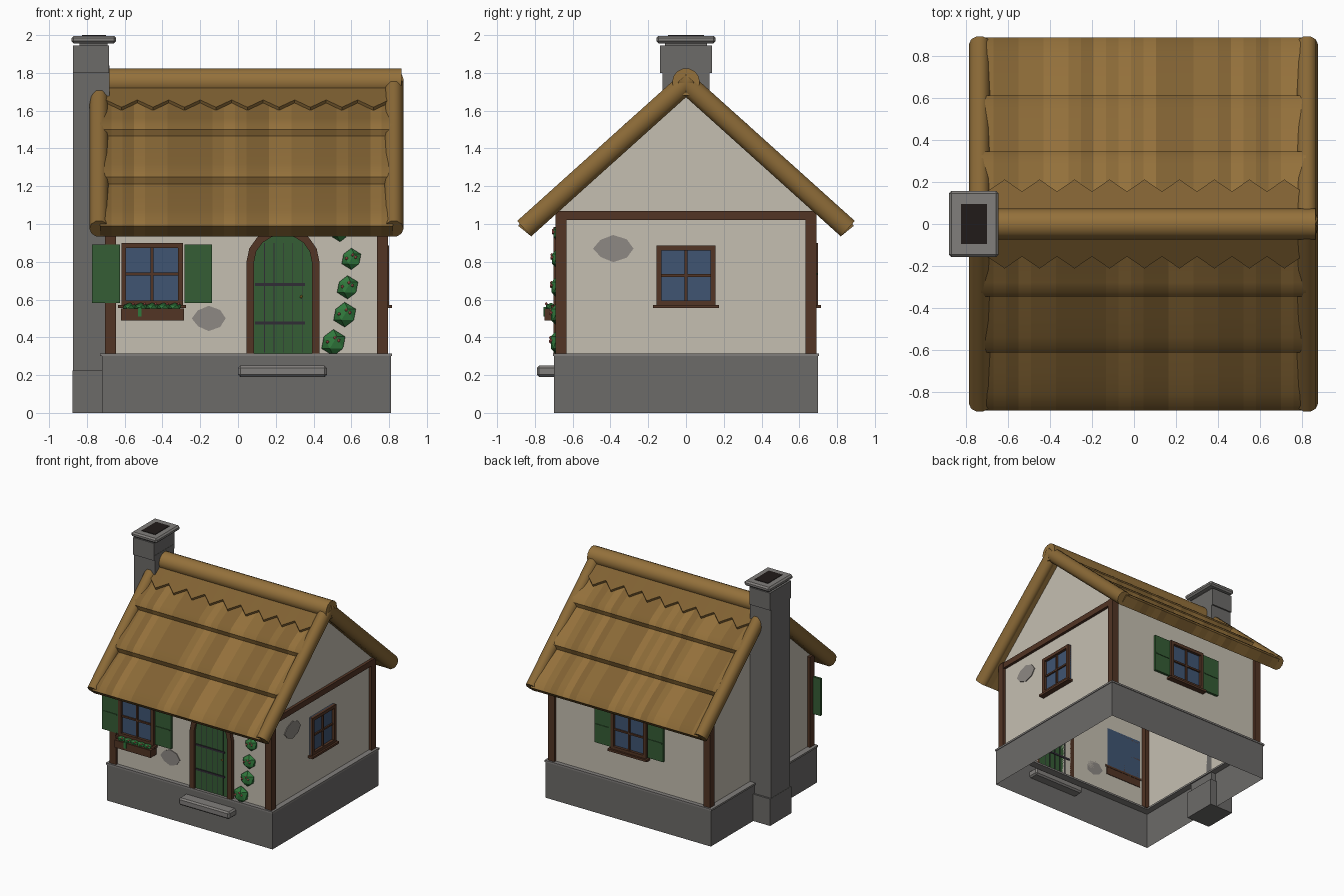
import bpy, bmesh, math, random
from mathutils import Vector, Matrix

if "Cube" in bpy.data.objects:
    bpy.data.objects.remove(bpy.data.objects["Cube"])

random.seed(4)

def mat(name, r, g, b):
    m = bpy.data.materials.new(name)
    m.diffuse_color = (r, g, b, 1)
    m.use_nodes = True
    m.node_tree.nodes["Principled BSDF"].inputs["Base Color"].default_value = m.diffuse_color
    return m

STONE = mat("stone", .15, .145, .14)
CAP = mat("light_stone", .22, .21, .20)
PLASTER = mat("plaster", .56, .52, .44)
PATCH = mat("bare_patch", .27, .25, .23)
WOOD = mat("timber", .085, .035, .018)
GREEN = mat("green_paint", .035, .11, .035)
GLASS = mat("glass", .05, .09, .17)
IRON = mat("iron", .03, .025, .035)
LEAF = mat("leaf", .03, .19, .045)
PINK = mat("blossom", .7, .17, .14)
DARK = mat("soot", .015, .011, .01)
BRASS = mat("brass", .5, .3, .05)
THATCH = [mat("thatch_%d" % i, .27 * k, .15 * k, .04 * k) for i, k in enumerate((.8, .95, 1.1))]

def make(name, bm, mats, smooth=False):
    bmesh.ops.recalc_face_normals(bm, faces=bm.faces)
    me = bpy.data.meshes.new(name)
    bm.to_mesh(me)
    bm.free()
    for m in mats if isinstance(mats, list) else [mats]:
        me.materials.append(m)
    ob = bpy.data.objects.new(name, me)
    bpy.context.collection.objects.link(ob)
    if smooth:
        bpy.ops.object.select_all(action='DESELECT')
        ob.select_set(True)
        bpy.context.view_layer.objects.active = ob
        bpy.ops.object.shade_smooth_by_angle(angle=math.radians(40))
    return ob

def box(name, lo, hi, m, bevel=0):
    lo, hi = Vector(lo), Vector(hi)
    bm = bmesh.new()
    bmesh.ops.create_cube(bm, size=1, matrix=Matrix.Translation((lo + hi) / 2) @ Matrix.Diagonal((*(hi - lo), 1)))
    if bevel:
        bmesh.ops.bevel(bm, geom=bm.edges[:], offset=bevel, segments=1, affect='EDGES')
    return make(name, bm, m)

# Wall coordinates (u along wall, d outwards, z) to world
WALLS = {"front": lambda u, d, z: (u, -.67 - d, z),
         "back": lambda u, d, z: (u, .67 + d, z),
         "right": lambda u, d, z: (.77 + d, u, z)}

def on_wall(wall, name, u0, u1, z0, z1, d, m, d0=-.005):
    a, b = WALLS[wall](u0, d0, z0), WALLS[wall](u1, d, z1)
    return box(wall + "_" + name, [min(p) for p in zip(a, b)], [max(p) for p in zip(a, b)], m)

def plate(wall, name, pts, d, m, d0=0):
    """Flat outline (u, z) raised off a wall"""
    bm = bmesh.new()
    f = bm.faces.new([bm.verts.new(WALLS[wall](u, d0, z)) for u, z in pts])
    out = Vector(WALLS[wall](0, d, 0)) - Vector(WALLS[wall](0, d0, 0))
    r = bmesh.ops.extrude_face_region(bm, geom=[f])
    bmesh.ops.translate(bm, vec=out, verts=[v for v in r["geom"] if isinstance(v, bmesh.types.BMVert)])
    return make(name, bm, m)

def roll(name, a, b, r, m, sides=10, rx=1.0):
    """Cylinder from a to b, with its x radius scaled by rx"""
    a, b = Vector(a), Vector(b)
    mid = (a + b) / 2
    bm = bmesh.new()
    bmesh.ops.create_cone(bm, cap_ends=True, segments=sides, radius1=r, radius2=r, depth=(b - a).length,
                          matrix=(b - a).to_track_quat('Z', 'X').to_matrix().to_4x4())
    for v in bm.verts:
        v.co.x *= rx
        v.co += mid
    return make(name, bm, m, True)

def ring(name, x0, x1, y, z0, z1, m):
    """Open four-sided skirt"""
    bm = bmesh.new()
    low, top = [[bm.verts.new((px, py, z)) for px, py in ((x0, -y), (x1, -y), (x1, y), (x0, y))] for z in (z0, z1)]
    for i in range(4):
        j = (i + 1) % 4
        bm.faces.new((low[i], low[j], top[j], top[i]))
    return make(name, bm, m)

# Hollow stone base with a thin ledge
ring("foundation", -.72, .81, .70, 0, .30, STONE)
for s in (-1, 1):
    box("ledge_long", (-.73, min(s * .64, s * .705), .30), (.815, max(s * .64, s * .705), .315), CAP)
for x in (-.73, .755):
    box("ledge_short", (x, -.64, .30), (x + .06, .64, .315), CAP)
box("door_step", (0, -.79, .19), (.47, -.62, .25), CAP, .012)

# Plaster shell with gables, open below and under the roof
bm = bmesh.new()
outline = [(-.67, .31), (-.67, 1.07), (0, 1.675), (.67, 1.07), (.67, .31)]
ends = [[bm.verts.new((x, y, z)) for y, z in outline] for x in (-.68, .77)]
for e in ends:
    bm.faces.new(e)
for i in (0, 3):
    bm.faces.new((ends[0][i], ends[0][i + 1], ends[1][i + 1], ends[1][i]))
make("plaster_walls", bm, PLASTER)

# Corner posts and gable beam
for x in (-.705, .735):
    for y in (-.69, .632):
        box("corner_post", (x, y, .31), (x + .06, y + .058, 1.07), WOOD)
box("gable_beam", (.75, -.64, 1.02), (.793, .64, 1.068), WOOD)

# Thatch: stepped rounded courses, in strips of slightly different straw
profile = [(0, 1.74), (.07, 1.695), (.2, 1.605), (.28, 1.56), (.325, 1.53), (.345, 1.50), (.335, 1.465),
           (.45, 1.385), (.54, 1.32), (.59, 1.28), (.612, 1.25), (.6, 1.212),
           (.72, 1.135), (.81, 1.07), (.865, 1.025), (.888, .99), (.82, .935), (0, 1.675)]
for s, side in ((-1, "front"), (1, "back")):
    bm = bmesh.new()
    n = 26
    cols = [[bm.verts.new((-.73 + 1.55 * i / n, s * y, z)) for y, z in profile] for i in range(n + 1)]
    for c, d in zip(cols, cols[1:]):
        k = random.randrange(3)
        for i in range(len(profile)):
            j = (i + 1) % len(profile)
            bm.faces.new((c[i], c[j], d[j], d[i])).material_index = k
    bm.faces.new(cols[0])
    bm.faces.new(cols[-1])
    make(side + "_thatch", bm, THATCH, True)

    # Zigzag trim below the ridge
    bm = bmesh.new()
    n = 18
    rows = []
    for i in range(n + 1):
        x = -.70 + 1.5 * i / n
        y, z = ((.155, 1.657), (.212, 1.618))[i % 2]
        rows.append([bm.verts.new(p) for p in ((x, s * .03, 1.745), (x, s * y, z), (x, s * (y - .01), z - .025))])
    for a, b in zip(rows, rows[1:]):
        for i in (0, 1):
            bm.faces.new((a[i], a[i + 1], b[i + 1], b[i]))
    make(side + "_zigzag_trim", bm, THATCH[0])

    # Rolled verges over the gables
    for x in (-.735, .825):
        roll(side + "_verge_roll", (x, -s * .025, 1.768), (x, s * .857, .975), .058, THATCH[1], 10, .88)
roll("ridge_roll", (-.76, 0, 1.752), (.865, 0, 1.752), .073, THATCH[2], 14)

# Chimney
box("chimney_base", (-.876, -.14, 0), (-.66, .14, .225), STONE)
box("chimney_stack", (-.874, -.125, .22), (-.68, .125, 1.84), STONE)
box("chimney_collar", (-.874, -.137, 1.80), (-.682, .137, 1.945), STONE)
box("chimney_neck", (-.84, -.11, 1.94), (-.69, .11, 1.96), STONE)
box("chimney_cap", (-.882, -.157, 1.956), (-.645, .157, 1.996), CAP, .012)
box("flue", (-.825, -.095, 1.96), (-.70, .095, 2.0), DARK)

def window(wall, c, w, z0, z1, shutters):
    t = .026
    on_wall(wall, "glass", c - w, c + w, z0, z1, .008, GLASS)
    for s in (-1, 1):
        a, b = sorted((c + s * w, c + s * (w - t)))
        on_wall(wall, "window_jamb", a, b, z0, z1, .03, WOOD)
    for z in (z0, z1 - t):
        on_wall(wall, "window_rail", c - w, c + w, z, z + t, .03, WOOD)
    on_wall(wall, "upright_bar", c - .007, c + .007, z0, z1, .02, WOOD)
    on_wall(wall, "cross_bar", c - w, c + w, (z0 + z1) / 2 - .007, (z0 + z1) / 2 + .007, .02, WOOD)
    on_wall(wall, "window_sill", c - w - .018, c + w + .018, z0 - .016, z0 + .002, .045, WOOD)
    for s in (-1, 1) if shutters else ():
        a, b = sorted((c + s * (w + .008), c + s * (w + .155)))
        on_wall(wall, "shutter", a, b, z0 + .012, z1 - .008, .022, GREEN, .002)
        on_wall(wall, "shutter_batten", a + .01, b - .01, (z0 + z1) / 2 - .005, (z0 + z1) / 2 + .005, .027, GREEN, .01)

window("front", -.455, .163, .57, .90, True)
window("back", .045, .163, .57, .90, True)
window("right", 0, .156, .57, .885, False)

# Arched door
def arch(hw, zs, rise, n=8):
    return [(.238 - hw, .31)] + [(.238 - hw * math.cos(math.pi * i / n), zs + rise * math.sin(math.pi * i / n))
                                 for i in range(n + 1)] + [(.238 + hw, .31)]
plate("front", "door_panel", arch(.155, .80, .145), .012, GREEN)
bm = bmesh.new()
loops = [[bm.verts.new((u, -.67 - d, z)) for u, z in arch(h, .80, r)]
         for h, r, d in ((.193, .183, 0), (.193, .183, .032), (.153, .143, .032), (.153, .143, 0))]
for k in range(4):
    a, b = loops[k], loops[(k + 1) % 4]
    for i in range(len(a) - 1):
        bm.faces.new((a[i], a[i + 1], b[i + 1], b[i]))
make("door_frame", bm, WOOD)
for z in (.475, .68):
    on_wall("front", "door_strap", .09, .355, z - .008, z + .008, .018, IRON)
for u in (.14, .19, .24, .29, .34):
    on_wall("front", "plank_joint", u - .002, u + .002, .32, .90, .0135, IRON)

def blob(name, c, r, m, sub=2, sq=1.0):
    bm = bmesh.new()
    bmesh.ops.create_icosphere(bm, subdivisions=sub, radius=1,
                               matrix=Matrix.Translation(c) @ Matrix.Diagonal((r, r * sq, r, 1)))
    return make(name, bm, m)

blob("door_knob", (.335, -.69, .615), .009, BRASS, 1)

# Flower box
on_wall("front", "flower_box", -.62, -.285, .49, .552, .078, WOOD)
for i in range(5):
    x = -.575 + .06 * i
    ob = blob("box_leaves", (x, -.715, .562), .038, LEAF, 1, .8)
    ob.data.transform(Matrix.Translation((0, 0, .562 * .45)) @ Matrix.Diagonal((1, 1, .55, 1)))
    blob("box_blossom", (x + .02, -.74, .578), .008, PINK, 1)
on_wall("front", "trailing_leaf", -.53, -.51, .51, .56, .085, LEAF)

# Climbing bush beside the door
for x, z, r in ((.505, .372, .07), (.565, .52, .066), (.58, .665, .062), (.60, .815, .057), (.54, .95, .044)):
    blob("climbing_leaves", (x, -.68, z), r, LEAF, 1, .6)
    for a in (.4, 1.3, 3.0):
        blob("climber_blossom", (x + .45 * r * math.cos(a), -.68 - .52 * r, z + .4 * r * math.sin(a)), .009, PINK, 1)

# Worn plaster patches
for wall, c, z, w, h in (("front", -.155, .50, .09, .067), ("right", -.385, .87, .107, .072)):
    plate(wall, wall + "_bare_patch", [(c + w * math.cos(a) * k, z + h * math.sin(a) * k) for a, k in
          zip([i * math.pi / 4 for i in range(8)], (1, .95, 1, .9, 1, .88, 1, .95))], .006, PATCH)
